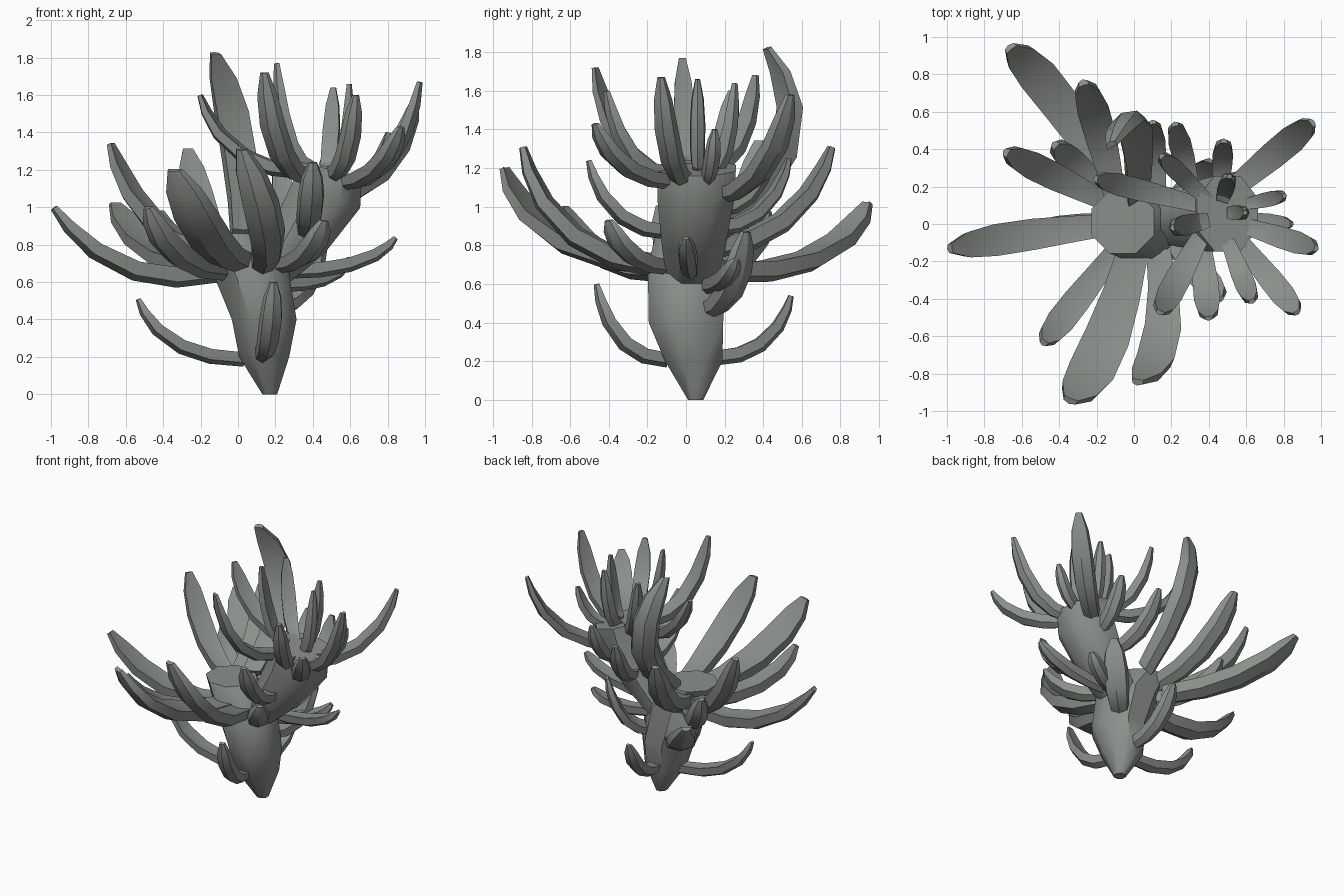
import bpy, bmesh, math
from mathutils import Vector

if "Cube" in bpy.data.objects:
    bpy.data.objects.remove(bpy.data.objects["Cube"])

green = bpy.data.materials.new("grey_green")
green.diffuse_color = (0.26, 0.28, 0.26, 1)
green.use_nodes = True
green.node_tree.nodes["Principled BSDF"].inputs["Base Color"].default_value = green.diffuse_color


def loft(name, rings, angle):
    """Skin a list of closed point rings and cap both ends."""
    bm = bmesh.new()
    vs = [[bm.verts.new(p) for p in r] for r in rings]
    n = len(vs[0])
    for a, b in zip(vs, vs[1:]):
        for i in range(n):
            j = (i + 1) % n
            bm.faces.new((a[i], a[j], b[j], b[i]))
    bm.faces.new(vs[0][::-1])
    bm.faces.new(vs[-1])
    bmesh.ops.recalc_face_normals(bm, faces=bm.faces[:])
    me = bpy.data.meshes.new(name)
    bm.to_mesh(me)
    bm.free()
    me.materials.append(green)
    ob = bpy.data.objects.new(name, me)
    bpy.context.collection.objects.link(ob)
    bpy.context.view_layer.objects.active = ob
    for o in bpy.context.selected_objects:
        o.select_set(False)
    ob.select_set(True)
    bpy.ops.object.shade_smooth_by_angle(angle=math.radians(angle))


def stem(name, sections, sides=8):
    rings = []
    for x, y, z, rx, ry, k in sections:
        ring = []
        for i in range(sides):
            a = math.tau * (i + 0.5) / sides
            dx, dy = rx * math.cos(a) * 1.07, ry * math.sin(a) * 1.07
            ring.append(Vector((x + dx, y + dy, z + k * dx)))
        rings.append(ring)
    loft(name, rings, 46)


SECTION = [(-1, .55), (0, .4), (1, .55), (.85, -.7), (0, -1.2), (-.85, -.7)]
PROFILE = [(0, .66, 1.15), (.22, .83, 1.2), (.45, .98, 1.15), (.7, 1, 1), (.88, .8, .75), (1, .32, .4)]


def leaf(name, base, tip, width, ctrl=None, thick=0.052):
    """Upward-curling thick leaf along a quadratic curve."""
    b, t = Vector(base), Vector(tip)
    if ctrl is None:
        c = b.lerp(t, 0.77)
        c.z = b.z + 0.02 * (t.z - b.z)
    else:
        c = Vector(ctrl)
    flat = Vector((t.x - b.x, t.y - b.y, 0)).normalized()
    side = Vector((-flat.y, flat.x, 0))
    rings = []
    for u, w, h in PROFILE:
        p = b * (1 - u) ** 2 + c * 2 * u * (1 - u) + t * u * u
        tan = ((c - b) * (1 - u) + (t - c) * u).normalized()
        up = tan.cross(side).normalized()
        rings.append([p + side * (sx * w * width / 2) + up * (sy * h * thick) for sx, sy in SECTION])
    loft(name, rings, 28)


# main trunk and side branch
stem("main_stem", [(.17, .05, 0, .04, .04, 0), (.14, .04, .2, .135, .15, 0),
                   (.14, .0, .4, .175, .195, 0), (.06, .0, .68, .21, .2, 0),
                   (-.06, .01, .86, .17, .17, 0)])
stem("side_branch", [(.06, .03, .5, .1, .11, 0), (.31, .04, .8, .155, .165, -.3),
                     (.47, .05, 1.06, .185, .2, -.35), (.5, .055, 1.2, .165, .205, -.25)])

# leaves of the main stem: base, tip, width, optional control point
MAIN = [
    ((-.1, .2, .68), (-.66, .94, 1.02), .21, (-.46, .78, .65)),
    ((-.1, .14, .8), (-.27, .75, 1.31), .17, (-.2, .6, .86)),
    ((.02, .14, .86), (-.12, .42, 1.82), .19, (.04, .76, 1.3)),
    ((-.15, .12, .78), (-.68, .38, 1.34), .15, (-.52, .3, .84)),
    ((-.1, .12, .68), (-.42, .42, .98), .14, None),
    ((-.1, .0, .67), (-.98, -.13, 1.0), .17, (-.64, -.06, .55)),
    ((-.08, -.12, .68), (-.48, -.63, 1.0), .15, None),
    ((-.0, -.13, .72), (-.34, -.94, 1.2), .25, (-.16, -.78, .73)),
    ((.13, -.13, .7), (.02, -.84, 1.31), .2, (.22, -.72, .77)),
]
for i, (b, t, w, c) in enumerate(MAIN):
    leaf("main_leaf_%d" % i, b, t, w, c)

# low leaves round the trunk
LOW = [
    ((.03, .03, .2), (-.53, -.03, .51), .12),
    ((.13, -.1, .22), (.19, -.46, .6), .12),
    ((.13, .15, .23), (.1, .54, .54), .12),
    ((.25, .03, .67), (.84, .0, .84), .1),
    ((.2, .1, .47), (.44, .31, .87), .17),
    ((.24, .1, .6), (.6, .26, .73), .1),
    ((.22, -.1, .7), (.46, -.4, .93), .15),
]
for i, (b, t, w) in enumerate(LOW):
    leaf("low_leaf_%d" % i, b, t, w, thick=0.038)

# leaves crowning the side branch
CROWN = [
    ((.4, .02, 1.22), (.21, -.02, 1.77), .11),
    ((.36, .1, 1.2), (-.2, .24, 1.6), .12),
    ((.36, -.06, 1.17), (.14, -.47, 1.72), .14),
    ((.32, .14, .9), (.22, .53, 1.25), .12),
    ((.4, .12, 1.2), (.15, .36, 1.68), .1),
    ((.46, .16, 1.0), (.48, .44, 1.3), .11),
    ((.47, .12, 1.2), (.51, .25, 1.64), .09),
    ((.5, .06, 1.2), (.59, .06, 1.66), .08),
    ((.57, .1, 1.15), (.8, .15, 1.4), .08),
    ((.56, .0, 1.14), (.97, -.13, 1.67), .12),
    ((.54, -.06, 1.14), (.87, -.47, 1.43), .13),
    ((.5, -.09, 1.18), (.63, -.41, 1.6), .11),
    ((.36, -.08, .88), (.4, -.5, 1.24), .14),
    ((.47, .14, 1.06), (.95, .54, 1.58), .15),
]
for i, (b, t, w) in enumerate(CROWN):
    leaf("crown_leaf_%d" % i, b, t, w, thick=0.038)
